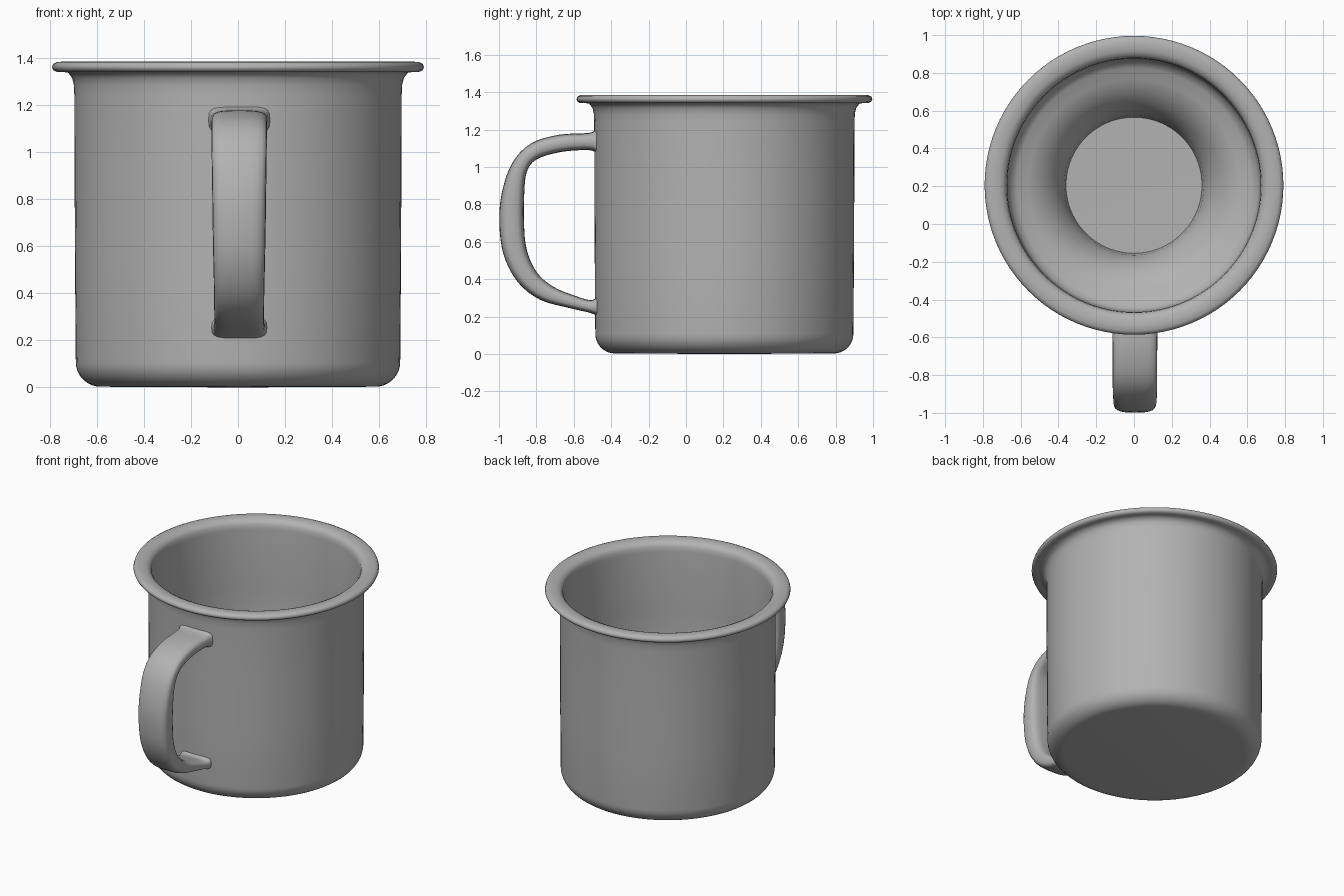
import bpy, bmesh, math
from mathutils import Vector

cube = bpy.data.objects.get("Cube")
if cube:
    bpy.data.objects.remove(cube, do_unlink=True)

grey = bpy.data.materials.new("plain grey")
grey.use_nodes = True
GREY = (0.45, 0.45, 0.45, 1)
grey.diffuse_color = GREY
grey.node_tree.nodes["Principled BSDF"].inputs["Base Color"].default_value = GREY

CUP_Y = 0.205   # centre line of the cup


def finish(bm, name, angle):
    bmesh.ops.recalc_face_normals(bm, faces=bm.faces[:])
    mesh = bpy.data.meshes.new(name)
    bm.to_mesh(mesh)
    bm.free()
    mesh.materials.append(grey)
    obj = bpy.data.objects.new(name, mesh)
    bpy.context.collection.objects.link(obj)
    bpy.ops.object.select_all(action='DESELECT')
    obj.select_set(True)
    bpy.context.view_layer.objects.active = obj
    bpy.ops.object.shade_smooth_by_angle(angle=math.radians(angle))
    return obj


def catmull(points, steps):
    """Smooth curve through a list of vectors."""
    pts = [points[0]] + points + [points[-1]]
    out = []
    for a, b, c, d in zip(pts, pts[1:], pts[2:], pts[3:]):
        for i in range(steps):
            t = i / steps
            out.append(0.5 * (2 * b + (c - a) * t + (2 * a - 5 * b + 4 * c - d) * t ** 2
                              + (3 * b - a - 3 * c + d) * t ** 3))
    return out + [points[-1]]


def lathe(name, profile, segments=96):
    """Revolve (radius, z) points around the cup axis."""
    bm = bmesh.new()
    vs = [bm.verts.new((r, CUP_Y, z)) for r, z in profile]
    edges = [bm.edges.new(pair) for pair in zip(vs, vs[1:])]
    bmesh.ops.spin(bm, geom=vs + edges, cent=(0, CUP_Y, 0), axis=(0, 0, 1),
                   angle=2 * math.pi, steps=segments, use_duplicate=False)
    bmesh.ops.remove_doubles(bm, verts=bm.verts[:], dist=1e-4)
    return finish(bm, name, 50)


# Cup: underside, rounded foot, wall, rolled rim, inner wall, thick hollowed floor
foot = [(0.585 + 0.105 * math.sin(a), 0.108 - 0.105 * math.cos(a))
        for a in (math.radians(d) for d in range(0, 91, 10))]
wall = [(0.693, 0.5), (0.695, 0.9), (0.696, 1.24), (0.698, 1.285), (0.705, 1.315),
        (0.722, 1.338)]
rim = [(0.75, 1.343), (0.772, 1.342), (0.786, 1.35), (0.791, 1.362), (0.786, 1.376),
       (0.77, 1.384), (0.74, 1.386), (0.71, 1.382), (0.688, 1.372), (0.675, 1.352)]
inside = [(0.671, 1.32), (0.67, 0.9), (0.668, 0.42), (0.655, 0.375), (0.62, 0.352),
          (0.56, 0.335), (0.50, 0.305), (0.44, 0.25), (0.395, 0.18), (0.37, 0.11),
          (0.36, 0.04), (0, 0.035)]
lathe("cup", [(0, 0)] + foot + wall + rim + inside)

# Handle: strap swept between an outer and an inner edge line,
# each row is outer y, outer z, inner y, inner z, half width
rows = [(-0.475, 1.205, -0.475, 1.07, 0.132),
        (-0.52, 1.182, -0.52, 1.09, 0.122),
        (-0.68, 1.172, -0.67, 1.08, 0.118),
        (-0.83, 1.125, -0.80, 1.04, 0.118),
        (-0.93, 1.02, -0.852, 0.97, 0.117),
        (-0.985, 0.86, -0.865, 0.85, 0.115),
        (-0.998, 0.70, -0.866, 0.70, 0.113),
        (-0.975, 0.53, -0.852, 0.56, 0.110),
        (-0.90, 0.385, -0.80, 0.44, 0.107),
        (-0.78, 0.29, -0.71, 0.36, 0.106),
        (-0.62, 0.245, -0.59, 0.31, 0.106),
        (-0.52, 0.222, -0.51, 0.288, 0.110),
        (-0.475, 0.205, -0.475, 0.305, 0.118)]
SIDES = 24


def power(v):
    return math.copysign(abs(v) ** 0.6, v)


bm = bmesh.new()
rings = []
for oy, oz, iy, iz, w in catmull([Vector(r) for r in rows], 4):
    outer, inner = Vector((0.005, oy, oz)), Vector((0.005, iy, iz))
    mid, half = (outer + inner) / 2, (outer - inner) / 2
    rings.append([bm.verts.new(mid + half * power(math.sin(a)) + Vector((w * power(math.cos(a)), 0, 0)))
                  for a in (2 * math.pi * k / SIDES for k in range(SIDES))])
for r0, r1 in zip(rings, rings[1:]):
    for k in range(SIDES):
        n = (k + 1) % SIDES
        bm.faces.new((r0[k], r0[n], r1[n], r1[k]))
bm.faces.new(rings[0])
bm.faces.new(rings[-1])
finish(bm, "handle", 50)
